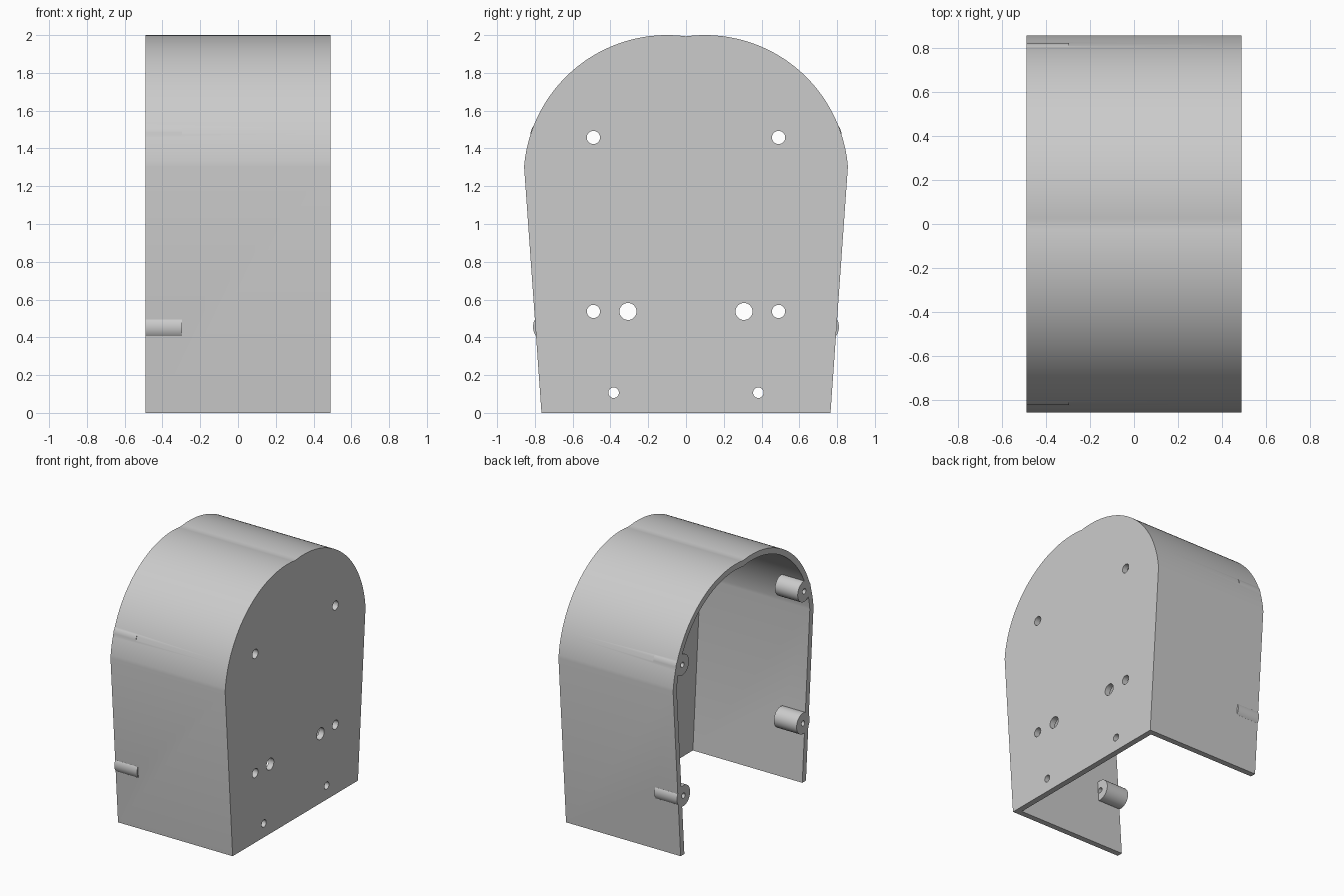
import bpy, bmesh, math
from mathutils import Matrix

old = bpy.data.objects.get("Cube")
if old:
    bpy.data.objects.remove(old, do_unlink=True)

HALF = 0.49      # half of the housing depth along x
WALL = 0.045     # wall and plate thickness
LOBE_Y, LOBE_Z, LOBE_R = 0.1, 1.24, 0.76

grey = bpy.data.materials.new("plain grey")
grey.use_nodes = True
colour = (0.6, 0.6, 0.6, 1)
grey.diffuse_color = colour
grey.node_tree.nodes["Principled BSDF"].inputs["Base Color"].default_value = colour


def finish(name, bm):
    bmesh.ops.recalc_face_normals(bm, faces=bm.faces)
    mesh = bpy.data.meshes.new(name)
    bm.to_mesh(mesh)
    bm.free()
    mesh.materials.append(grey)
    ob = bpy.data.objects.new(name, mesh)
    bpy.context.collection.objects.link(ob)
    return ob


def outline(inset, bottom):
    """Tapered sides under two overlapping round lobes, as (y, z) points."""
    r = LOBE_R - inset
    start = math.asin(0.065 / r)
    end = math.acos(-LOBE_Y / r)
    half = [(0.765 - inset - 0.072 * (0 - bottom), bottom)]
    for i in range(49):
        a = start + (end - start) * i / 48
        half.append((LOBE_Y + r * math.cos(a), LOBE_Z + r * math.sin(a)))
    half[-1] = (0, half[-1][1])
    return half + [(-y, z) for y, z in reversed(half[:-1])]


def prism(name, points, x0, x1):
    bm = bmesh.new()
    face = bm.faces.new([bm.verts.new((x0, y, z)) for y, z in points])
    out = bmesh.ops.extrude_face_region(bm, geom=[face])
    moved = [v for v in out["geom"] if isinstance(v, bmesh.types.BMVert)]
    bmesh.ops.translate(bm, verts=moved, vec=(x1 - x0, 0, 0))
    return finish(name, bm)


def rod(name, y, z, radius, x0, x1):
    bm = bmesh.new()
    place = Matrix.Translation(((x0 + x1) / 2, y, z)) @ Matrix.Rotation(math.pi / 2, 4, "Y")
    bmesh.ops.create_cone(bm, cap_ends=True, segments=40, radius1=radius,
                          radius2=radius, depth=x1 - x0, matrix=place)
    return finish(name, bm)


def combine(target, tool, operation):
    mod = target.modifiers.new(operation.title(), "BOOLEAN")
    mod.operation, mod.solver, mod.object = operation, "EXACT", tool
    bpy.context.view_layer.objects.active = target
    bpy.ops.object.modifier_apply(modifier=mod.name)
    bpy.data.objects.remove(tool, do_unlink=True)


# Housing shell, open at the left end and underneath
housing = prism("housing", outline(0, 0), -HALF, HALF)
cavity = prism("cavity_cutter", outline(WALL, -0.1), -HALF - 0.1, HALF - WALL)
combine(housing, cavity, "DIFFERENCE")

# Screw bosses at the open end, each drilled through
for side in (-1, 1):
    for y, z in ((0.73, 0.455), (0.744, 1.47)):
        combine(housing, rod("boss", side * y, z, 0.08, -HALF, -0.296), "UNION")
        combine(housing, rod("boss_drill", side * y, z, 0.02, -HALF - 0.05, -0.25), "DIFFERENCE")

# Holes through the end plate
for side in (-1, 1):
    for y, z, r in ((0.49, 1.458, 0.035), (0.49, 0.537, 0.035),
                    (0.307, 0.537, 0.045), (0.383, 0.107, 0.028)):
        combine(housing, rod("plate_drill", side * y, z, r, HALF - 0.1, HALF + 0.1), "DIFFERENCE")

# Smooth curves, sharp edges
bpy.ops.object.select_all(action="DESELECT")
housing.select_set(True)
bpy.context.view_layer.objects.active = housing
bpy.ops.object.shade_smooth_by_angle(angle=math.radians(25))
